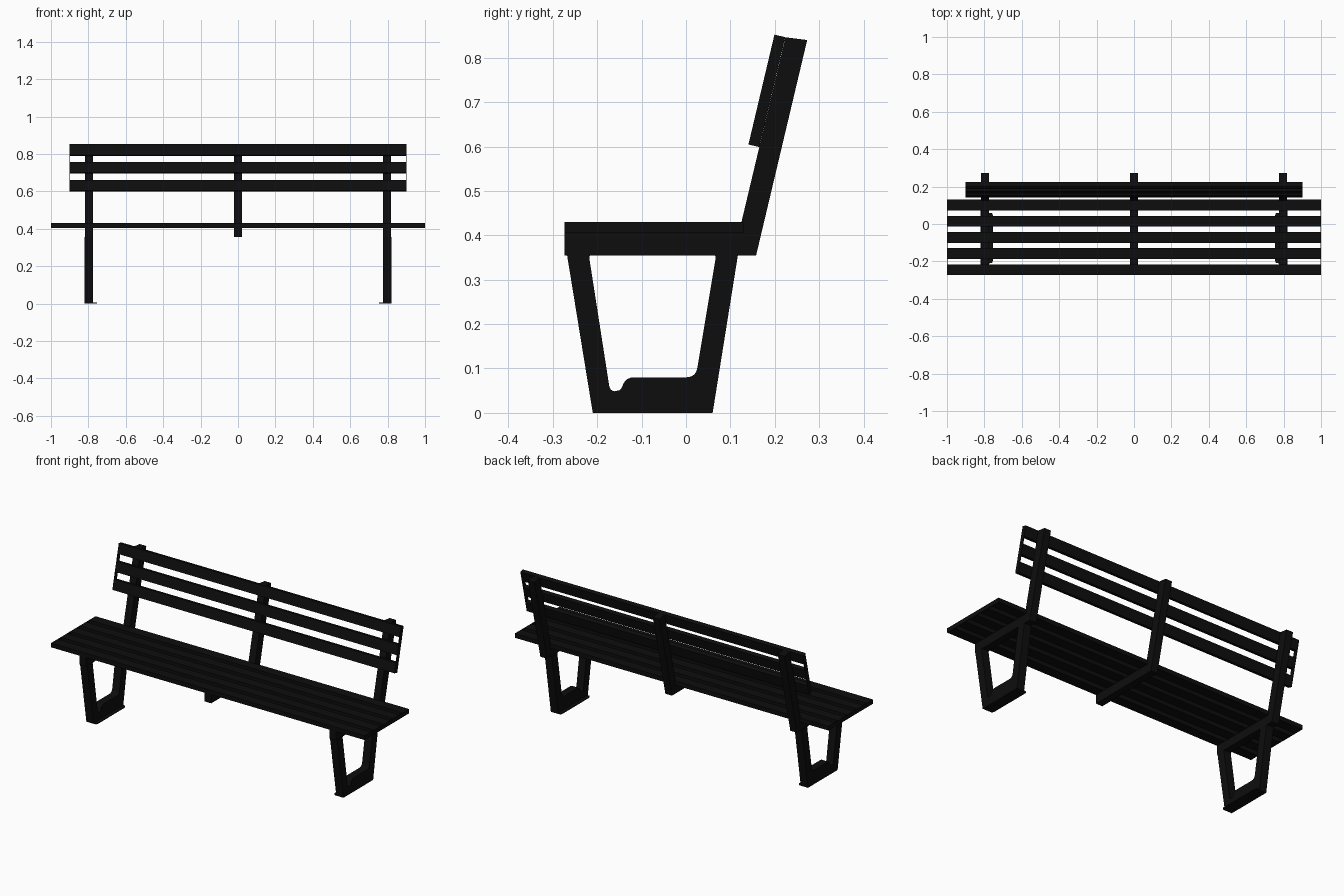
import bpy, bmesh
from math import atan
from mathutils import Vector

if "Cube" in bpy.data.objects:
    bpy.data.objects.remove(bpy.data.objects["Cube"])

black = bpy.data.materials.new("black_paint")
black.diffuse_color = (0.004, 0.004, 0.004, 1)
black.use_nodes = True
black.node_tree.nodes["Principled BSDF"].inputs["Base Color"].default_value = black.diffuse_color


def rounded(corners, steps=5):
    """Outline from (y, z, radius) corners; a radius above 0 blends the corner."""
    out, n = [], len(corners)
    for i, (y, z, r) in enumerate(corners):
        p = Vector((y, z))
        if r == 0:
            out.append(p)
            continue
        a = p + (Vector(corners[i - 1][:2]) - p).normalized() * r
        b = p + (Vector(corners[(i + 1) % n][:2]) - p).normalized() * r
        for k in range(steps + 1):
            t = k / steps
            out.append(a * (1 - t) ** 2 + p * 2 * t * (1 - t) + b * t * t)
    return out


def finish(name, bm):
    bmesh.ops.recalc_face_normals(bm, faces=bm.faces)
    mesh = bpy.data.meshes.new(name)
    bm.to_mesh(mesh)
    bm.free()
    mesh.materials.append(black)
    ob = bpy.data.objects.new(name, mesh)
    bpy.context.collection.objects.link(ob)
    return ob


def extrude(name, points, offset):
    """Flat outline of 3D points extruded by an offset."""
    bm = bmesh.new()
    face = bm.faces.new([bm.verts.new(p) for p in points])
    res = bmesh.ops.extrude_face_region(bm, geom=[face])
    moved = [v for v in res["geom"] if isinstance(v, bmesh.types.BMVert)]
    bmesh.ops.translate(bm, vec=offset, verts=moved)
    return finish(name, bm)


def extrude_x(name, outline, x, width):
    """Side profile (y, z) extruded along x, centred on x."""
    return extrude(name, [(x - width / 2, y, z) for y, z in outline], (width, 0, 0))


def box(name, centre, size, tilt=0):
    bm = bmesh.new()
    bmesh.ops.create_cube(bm, size=1)
    bmesh.ops.scale(bm, vec=size, verts=bm.verts)
    ob = finish(name, bm)
    ob.location = centre
    ob.rotation_euler.x = tilt
    return ob


# Seat slats
for i in range(5):
    box(f"seat_slat_{i + 1}", (0, -0.245 + i * 0.0865, 0.4175), (2.0, 0.058, 0.025))

# Backrest slats, leaning back with the posts
slope = 0.237
lean = -atan(slope)
for i in range(3):
    z = 0.63 + i * 0.0955
    box(f"back_slat_{i + 1}", (0, 0.1595 + i * 0.0955 * slope, z),
        (1.8, 0.025, 0.058), lean)

# Thin strips closing the slat ends
for name, side in (("left", -1), ("right", 1)):
    box(f"{name}_seat_end_strip", (side * 0.9985, -0.072, 0.4175),
        (0.003, 0.404, 0.025))
    box(f"{name}_back_end_strip", (side * 0.8985, 0.1595 + 0.0955 * slope, 0.7255),
        (0.003, 0.025, 0.254), lean)

# Seat bearer and back post in one angled piece
support = [(-0.274, 0.355), (0.158, 0.355), (0.273, 0.84), (0.224, 0.846),
           (0.119, 0.405), (-0.274, 0.405)]
for name, x in (("left", -0.797), ("middle", 0), ("right", 0.797)):
    extrude_x(f"{name}_support", support, x, 0.042)

# Tapered leg frames with rounded inner corners and a raised foot block
leg = rounded([
    (-0.268, 0.356, 0), (-0.21, 0, 0), (0.06, 0, 0), (0.117, 0.356, 0),
    (0.06, 0.356, 0), (0.068, 0.356, 0.008), (0.022, 0.08, 0.022),
    (-0.137, 0.08, 0.02), (-0.147, 0.048, 0.013), (-0.171, 0.048, 0.014),
    (-0.219, 0.356, 0.008), (-0.21, 0.356, 0)])
# Thin foot flange on the inner side
plan = rounded([(0.81, -0.21, 0), (0.755, -0.21, 0.015),
                (0.755, 0.06, 0.015), (0.81, 0.06, 0)])
for name, side in (("left", -1), ("right", 1)):
    extrude_x(f"{name}_leg_frame", leg, side * 0.797, 0.046)
    extrude(f"{name}_foot_plate", [(side * x, y, 0) for x, y in plan], (0, 0, 0.005))
